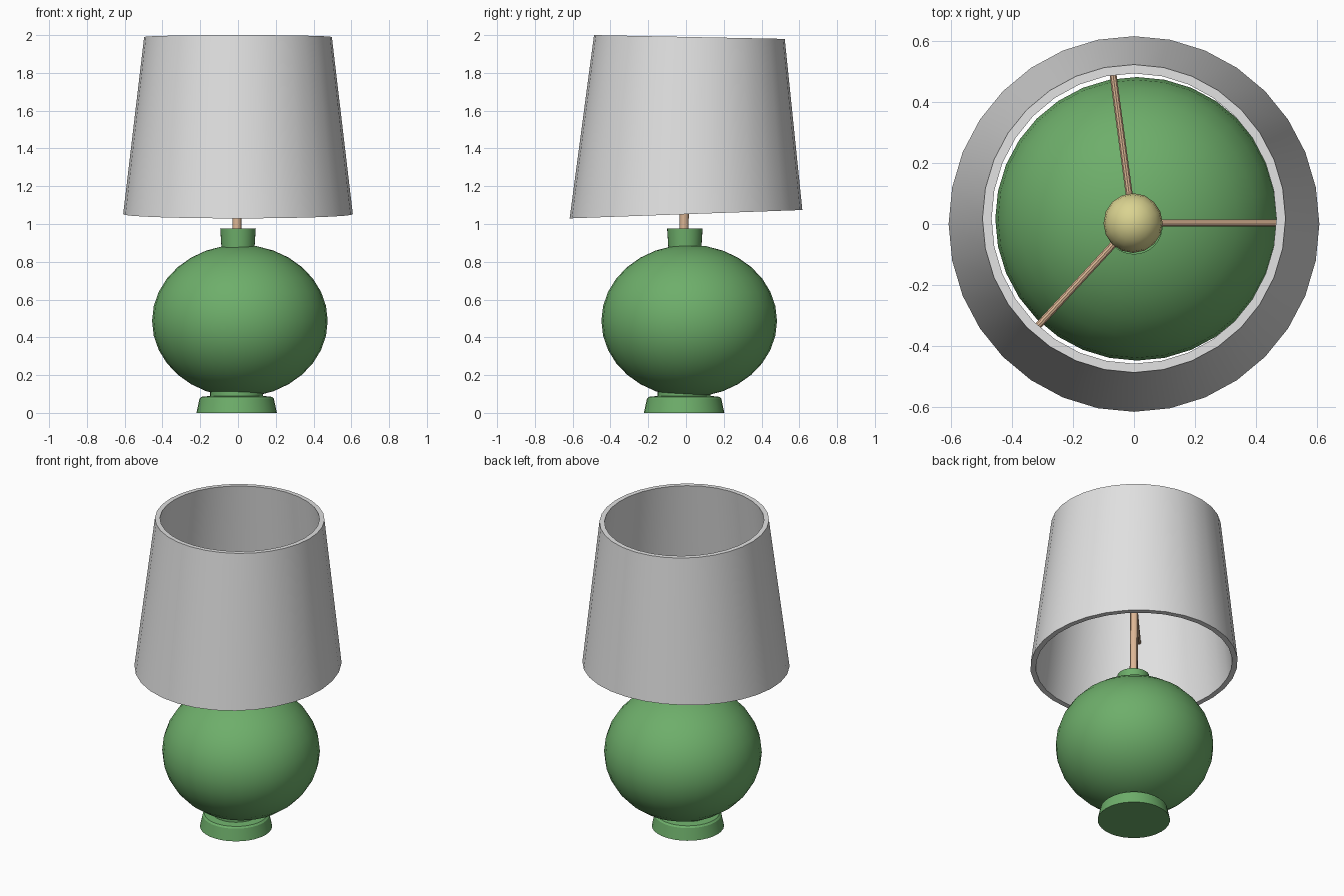
import bpy, bmesh, math
from mathutils import Vector

if "Cube" in bpy.data.objects:
    bpy.data.objects.remove(bpy.data.objects["Cube"])


def material(name, rgb):
    m = bpy.data.materials.new(name)
    m.diffuse_color = (*rgb, 1)
    m.use_nodes = True
    m.node_tree.nodes["Principled BSDF"].inputs["Base Color"].default_value = m.diffuse_color
    return m


GREEN = material("green_ceramic", (0.155, 0.425, 0.145))
WHITE = material("shade_white", (0.75, 0.75, 0.75))
TAN = material("tan_metal", (0.72, 0.47, 0.30))
YELLOW = material("bulb_yellow", (0.70, 0.65, 0.28))


def finish(name, bm, mat):
    bmesh.ops.recalc_face_normals(bm, faces=bm.faces)
    me = bpy.data.meshes.new(name)
    bm.to_mesh(me)
    bm.free()
    ob = bpy.data.objects.new(name, me)
    bpy.context.collection.objects.link(ob)
    me.materials.append(mat)
    bpy.ops.object.select_all(action='DESELECT')
    ob.select_set(True)
    bpy.context.view_layer.objects.active = ob
    bpy.ops.object.shade_smooth_by_angle(angle=math.radians(30))
    return ob


def loft(name, rings, mat, n=32, closed=False):
    """Rings of (cx, cy, z, rx, ry, tilt): tilt is the rise of z per unit y."""
    bm = bmesh.new()
    loops = []
    for cx, cy, z, rx, ry, tilt in rings:
        loop = []
        for i in range(n):
            a = 2 * math.pi * i / n
            y = ry * math.sin(a)
            loop.append(bm.verts.new((cx + rx * math.cos(a), cy + y, z + tilt * y)))
        loops.append(loop)
    pairs = list(zip(loops, loops[1:]))
    if closed:
        pairs.append((loops[-1], loops[0]))
    for a, b in pairs:
        for i in range(n):
            j = (i + 1) % n
            bm.faces.new((a[i], a[j], b[j], b[i]))
    if not closed:
        bm.faces.new(loops[0])
        bm.faces.new(loops[-1])
    return finish(name, bm, mat)


def ball(name, centre, radius, mat, u, v):
    bm = bmesh.new()
    bmesh.ops.create_uvsphere(bm, u_segments=u, v_segments=v, radius=1)
    bmesh.ops.scale(bm, vec=radius, verts=bm.verts)
    bmesh.ops.translate(bm, vec=centre, verts=bm.verts)
    return finish(name, bm, mat)


def bar(name, start, end, r, mat, n=12):
    start, end = Vector(start), Vector(end)
    d = end - start
    bm = bmesh.new()
    bmesh.ops.create_cone(bm, cap_ends=True, segments=n, radius1=r, radius2=r, depth=d.length)
    bmesh.ops.rotate(bm, matrix=d.to_track_quat('Z', 'Y').to_matrix(), verts=bm.verts)
    bmesh.ops.translate(bm, vec=(start + end) / 2, verts=bm.verts)
    return finish(name, bm, mat)


# Ceramic base: foot, round body, neck
foot = [(0.0, 0.213), (0.075, 0.197), (0.085, 0.187), (0.09, 0.14), (0.12, 0.14)]
loft("foot", [(-0.007, -0.01, z, r, r, 0) for z, r in foot], GREEN)
ball("body", (0.01, 0.017, 0.487), (0.465, 0.465, 0.403), GREEN, 32, 16)
loft("neck", [(0, -0.006, z, r, r, 0) for z, r in [(0.85, 0.086), (0.975, 0.094)]], GREEN)

# Stem and bulb
bar("stem", (-0.006, -0.01, 0.95), (-0.006, -0.006, 1.52), 0.024, TAN)
ball("bulb", (-0.003, 0.003, 1.56), (0.097, 0.098, 0.1), YELLOW, 16, 10)

# Three spokes from the stem to the shade wall
for k, deg in enumerate((0, 98, 227)):
    a = math.radians(deg)
    bar(f"spoke_{k + 1}", (-0.003, 0.003, 1.50),
        (0.54 * math.cos(a), 0.003 + 0.54 * math.sin(a), 1.50), 0.012, TAN, 10)

# Shade: hollow tapered wall with slightly slanted rims
loft("shade", [
    (0, 0.0, 1.052, 0.608, 0.616, 0.036),
    (0, 0.018, 1.99, 0.497, 0.505, -0.02),
    (0, 0.018, 1.99, 0.467, 0.476, -0.02),
    (0, 0.0, 1.052, 0.576, 0.584, 0.036),
], WHITE, closed=True)
